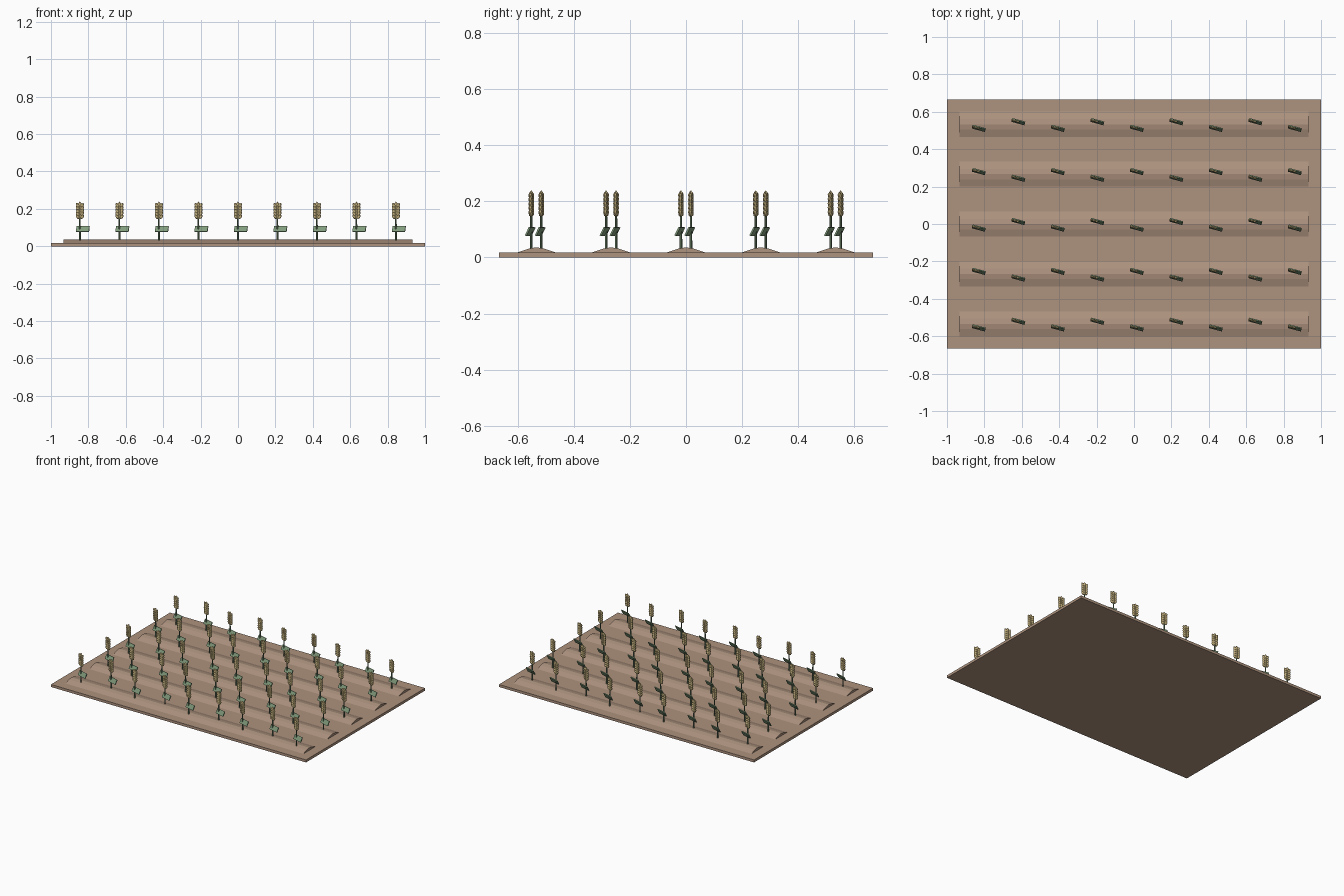
import bpy, bmesh, math
from mathutils import Matrix, Vector

if "Cube" in bpy.data.objects:
    bpy.data.objects.remove(bpy.data.objects["Cube"])


def material(name, rgb):
    m = bpy.data.materials.new(name)
    m.diffuse_color = (*rgb, 1)
    m.use_nodes = True
    m.node_tree.nodes["Principled BSDF"].inputs["Base Color"].default_value = m.diffuse_color
    return m


SOIL = material("soil", (0.42, 0.29, 0.21))
STALK = material("stalk_green", (0.13, 0.20, 0.12))
LEAF = material("leaf_green", (0.22, 0.33, 0.20))
GRAIN = material("grain", (0.58, 0.46, 0.22))


def mesh_from(bm, name, mat):
    bmesh.ops.recalc_face_normals(bm, faces=bm.faces)
    me = bpy.data.meshes.new(name)
    bm.to_mesh(me)
    bm.free()
    me.materials.append(mat)
    return me


def place(me, name, loc=(0, 0, 0), rz=0):
    ob = bpy.data.objects.new(name, me)
    ob.location = loc
    ob.rotation_euler[2] = rz
    bpy.context.collection.objects.link(ob)
    return ob


def xform(loc, rot=(0, 0, 0), scale=(1, 1, 1)):
    r = Matrix.Rotation(rot[1], 4, 'Y') @ Matrix.Rotation(rot[0], 4, 'X')
    return Matrix.Translation(loc) @ r @ Matrix.Diagonal((*scale, 1))


# soil slab
bm = bmesh.new()
bmesh.ops.create_cube(bm, size=1, matrix=xform((0, 0, 0.009), scale=(2, 1.333, 0.018)))
place(mesh_from(bm, "soil_bed", SOIL), "soil_bed")

# furrow ridge: low mound profile extruded along x
bm = bmesh.new()
profile = [(-0.073, 0.016), (-0.028, 0.031), (0, 0.036), (0.028, 0.031), (0.073, 0.016)]
face = bm.faces.new([bm.verts.new((-0.933, y, z)) for y, z in profile])
ext = bmesh.ops.extrude_face_region(bm, geom=[face], use_keep_orig=True)
bmesh.ops.translate(bm, vec=(1.866, 0, 0),
                    verts=[g for g in ext["geom"] if isinstance(g, bmesh.types.BMVert)])
ridge = mesh_from(bm, "ridge", SOIL)

# stalk
bm = bmesh.new()
bmesh.ops.create_cone(bm, cap_ends=True, segments=6, radius1=0.005, radius2=0.004,
                      depth=0.135, matrix=xform((0, 0, 0.0925)))
stalk = mesh_from(bm, "stalk", STALK)

# leaf blade leaning back
bm = bmesh.new()
bmesh.ops.create_cube(bm, size=1, matrix=xform(
    (0.016, 0, 0.092), (math.radians(-27), 0, 0), (0.072, 0.006, 0.034)))
leaf = mesh_from(bm, "leaf", LEAF)

# ear: tiers of paired kernels with one at the tip
bm = bmesh.new()
for i in range(5):
    z = 0.158 + i * 0.0152
    for s in (-1, 1):
        bmesh.ops.create_icosphere(bm, subdivisions=1, radius=1, matrix=xform(
            (s * 0.0125, 0, z), (0, s * math.radians(28), 0), (0.0095, 0.0075, 0.0155)))
bmesh.ops.create_icosphere(bm, subdivisions=1, radius=1,
                           matrix=xform((0, 0, 0.224), scale=(0.0095, 0.0075, 0.0155)))
bmesh.ops.create_cone(bm, cap_ends=True, segments=6, radius1=0.007, radius2=0.006,
                      depth=0.075, matrix=xform((0, 0, 0.185)))
ear = mesh_from(bm, "ear", GRAIN)

# rows of crops, staggered to each side of the ridge crest
turn = math.radians(-15)
for row in range(5):
    y0 = 0.5333 - row * 0.2667
    place(ridge, f"ridge_{row}", (0, y0, 0))
    for col in range(9):
        x = -0.845 + col * 0.2112
        side = {0: -1, 1: 1, 2: -1, 3: 1, 4: -1}[row] * (1 if col % 2 == 0 else -1)
        loc = (x, y0 + side * 0.0178, 0)
        for me, part in ((stalk, "stalk"), (leaf, "leaf"), (ear, "ear")):
            place(me, f"{part}_{row}_{col}", loc, turn)
